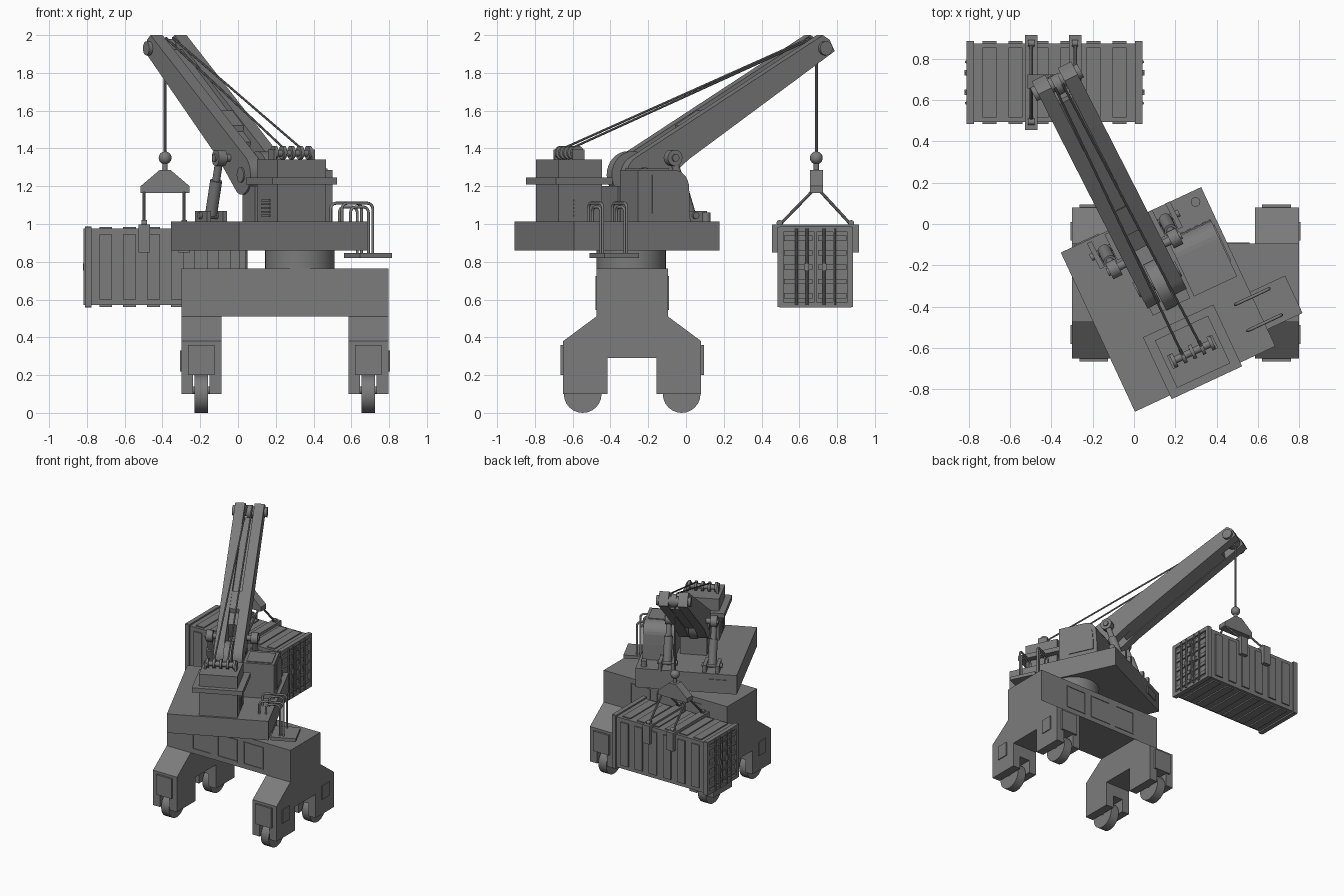
import bpy, bmesh
from math import radians, sin, cos, pi
from mathutils import Matrix, Vector

if "Cube" in bpy.data.objects:
    bpy.data.objects.remove(bpy.data.objects["Cube"])

grey = bpy.data.materials.new("plain_grey")
grey.use_nodes = True
grey.diffuse_color = (0.2, 0.2, 0.2, 1)
grey.node_tree.nodes["Principled BSDF"].inputs["Base Color"].default_value = grey.diffuse_color

# Frames: ground, slewing deck and boom
def frame(x, y, angle):
    return Matrix.Translation((x, y, 0)) @ Matrix.Rotation(radians(angle), 4, "Z")

GROUND = Matrix()
DECK = frame(0.165, -0.365, 25)
BOOM = frame(0.127, -0.295, 27)


def finish(name, bm, mat, smooth=False):
    bmesh.ops.recalc_face_normals(bm, faces=bm.faces)
    me = bpy.data.meshes.new(name)
    bm.to_mesh(me)
    bm.free()
    ob = bpy.data.objects.new(name, me)
    bpy.context.collection.objects.link(ob)
    ob.matrix_world = mat
    me.materials.append(grey)
    if smooth:
        bpy.ops.object.select_all(action="DESELECT")
        ob.select_set(True)
        bpy.context.view_layer.objects.active = ob
        bpy.ops.object.shade_smooth_by_angle(angle=radians(35))
    return ob


def prism(name, mat, pts, a, b, axis="x", smooth=False):
    """Extrude a (y, z) profile along x, or an (x, z) profile along y."""
    bm = bmesh.new()
    place = (lambda p, t: (t, p[0], p[1])) if axis == "x" else (lambda p, t: (p[0], t, p[1]))
    face = bm.faces.new([bm.verts.new(place(p, a)) for p in pts])
    new = bmesh.ops.extrude_face_region(bm, geom=[face])["geom"]
    shift = Vector(place((0, 0), b - a))
    bmesh.ops.translate(bm, vec=shift, verts=[v for v in new if isinstance(v, bmesh.types.BMVert)])
    return finish(name, bm, mat, smooth)


def box(name, mat, x, y, z):
    return prism(name, mat, [(y[0], z[0]), (y[1], z[0]), (y[1], z[1]), (y[0], z[1])], x[0], x[1])


def rod(name, mat, p, q, r, n=16):
    p, q = Vector(p), Vector(q)
    bm = bmesh.new()
    m = Matrix.Translation((p + q) / 2) @ (q - p).to_track_quat("Z", "Y").to_matrix().to_4x4()
    bmesh.ops.create_cone(bm, cap_ends=True, segments=n, radius1=r, radius2=r,
                          depth=(q - p).length, matrix=m)
    return finish(name, bm, mat, True)


def arc(c, r, a0, a1, n):
    return [(c[0] + r * cos(radians(a0 + (a1 - a0) * i / n)),
             c[1] + r * sin(radians(a0 + (a1 - a0) * i / n))) for i in range(n + 1)]


# Portal: beam and two arched leg frames with wheel slots
YC = -0.285
def leg_profile(foot):
    half = [(0.19, 0.765), (0.19, 0.51), (0.365, 0.38), (0.365, foot), (0.13, foot), (0.13, 0.29)]
    return [(YC + y, z) for y, z in half] + [(YC - y, z) for y, z in reversed(half)]

box("portal_beam", GROUND, (-0.1, 0.59), (YC - 0.19, YC + 0.19), (0.51, 0.765))
for x0, side in ((-0.3, "right"), (0.585, "left")):
    xa, xb, xc, x1 = x0, x0 + 0.062, x0 + 0.148, x0 + 0.213
    prism(side + "_leg_outer", GROUND, leg_profile(0.1), xa, xb)
    prism(side + "_leg_core", GROUND, leg_profile(0.2), xb, xc)
    prism(side + "_leg_inner", GROUND, leg_profile(0.1), xc, x1)
    for s in (-1, 1):
        y = YC + s * 0.262
        rod(side + "_wheel", GROUND, (xb + 0.008, y, 0.1), (xc - 0.008, y, 0.1), 0.1, 24)
        rod(side + "_axle", GROUND, (xa + 0.02, y, 0.12), (x1 - 0.02, y, 0.12), 0.02)
        ye = YC + s * 0.365
        box(side + "_leg_panel", GROUND, (x0 + 0.035, x0 + 0.175), sorted((ye, ye + s * 0.015)), (0.2, 0.36))
        xo = x0 if x0 < 0 else x1
        d = 0.007 if x0 > 0 else -0.007
        box(side + "_side_hatch", GROUND, sorted((xo, xo + d)), (YC + s * 0.25 - 0.045, YC + s * 0.25 + 0.045), (0.22, 0.33))

# Beam panels, each a thin frame on the front and the back
for xc in (0.015, 0.24, 0.47):
    for s in (-1, 1):
        y = sorted((YC + s * 0.19, YC + s * 0.195))
        for e in (-1, 1):
            box("beam_panel_post", GROUND, sorted((xc + e * 0.08, xc + e * 0.088)), y, (0.545, 0.725))
            box("beam_panel_rail", GROUND, (xc - 0.08, xc + 0.08), y, (0.545, 0.553) if e < 0 else (0.717, 0.725))

# Slewing ring and deck
rod("slewing_ring", GROUND, (0.328, -0.291, 0.76), (0.328, -0.291, 0.87), 0.184, 48)
box("deck", DECK, (-0.375, 0.375), (-0.425, 0.425), (0.86, 1.012))
rod("deck_cap", GROUND, (0.298, 0.107, 1.0), (0.298, 0.107, 1.06), 0.023)
box("deck_plate", DECK, (-0.3, -0.17), (0.42, 0.431), (0.91, 0.97))

# Machinery house with flange and vent slats
box("machinery_house", DECK, (-0.142, 0.142), (-0.407, -0.153), (1.0, 1.342))
box("house_flange", DECK, (-0.188, 0.188), (-0.445, -0.115), (1.21, 1.246))
for i in range(5):
    z = 1.04 + i * 0.02
    for s in (-1, 1):
        box("vent_slat", DECK, sorted((s * 0.14, s * 0.149)), (-0.32, -0.22), (z, z + 0.009))

# Winch on top of the house
rod("winch_shaft", DECK, (-0.12, -0.28, 1.375), (0.12, -0.28, 1.375), 0.018)
for i in range(5):
    x = -0.1 + i * 0.05
    rod("winch_disc", DECK, (x - 0.009, -0.28, 1.378), (x + 0.009, -0.28, 1.378), 0.036)
for s in (-1, 1):
    box("winch_bracket", DECK, (s * 0.112 - 0.008, s * 0.112 + 0.008), (-0.315, -0.245), (1.335, 1.395))

# Cab with rounded window plates
cab = [(-0.04, 1.0), (0.265, 1.0), (0.262, 1.13)] + arc((0.165, 1.195), 0.092, 10, 90, 6) + [(-0.04, 1.287)]
prism("cab", DECK, cab, 0.12, 0.35)
window = [(0.04, 1.055), (0.235, 1.055), (0.235, 1.13)] + arc((0.155, 1.185), 0.075, 10, 90, 5) + [(0.04, 1.26)]
prism("cab_window", DECK, window, 0.35, 0.356)
box("cab_roof_panel", DECK, (0.14, 0.33), (-0.02, 0.15), (1.285, 1.293))

# Boarding step and bent handrails
box("boarding_step", DECK, (0.375, 0.562), (-0.335, -0.135), (0.82, 0.846))
for y in (-0.16, -0.3):
    for inner, outer, top in ((0.285, 0.465, 1.11), (0.335, 0.44, 1.09)):
        path = [(inner, 1.0)] + arc((inner + 0.03, top - 0.03), 0.03, 180, 90, 4) \
            + arc((outer - 0.03, top - 0.03), 0.03, 90, 0, 4) + [(outer, 0.84)]
        cu = bpy.data.curves.new("handrail", "CURVE")
        cu.dimensions = "3D"
        cu.bevel_depth = 0.008
        cu.bevel_resolution = 2
        sp = cu.splines.new("POLY")
        sp.points.add(len(path) - 1)
        for pt, (x, z) in zip(sp.points, path):
            pt.co = (x, y, z, 1)
        cu.materials.append(grey)
        rail = bpy.data.objects.new("handrail", cu)
        bpy.context.collection.objects.link(rail)
        rail.matrix_world = DECK

# Boom: two cheeks, a recessed web between them, foot lug and pedestal
foot = arc((0.03, 1.26), 0.105, 121, 303, 14)
cheek = foot + [(0.297, 1.345), (1.16, 1.915), (1.13, 1.975), (1.09, 2.0)]
for s in (-1, 1):
    prism("boom_cheek", BOOM, cheek, s * 0.035, s * 0.107, smooth=True)
prism("boom_web", BOOM, [(0.24, 1.315), (1.02, 1.826), (1.0, 1.925), (0.2, 1.435)], -0.036, 0.036)
prism("boom_hatch", BOOM, [(0.29, 1.46), (0.42, 1.54), (0.415, 1.602), (0.285, 1.522)], -0.045, 0.045)
rod("boom_foot_lug", BOOM, (-0.03, 0, 1.26), (0.03, 0, 1.26), 0.125, 32)
box("boom_pedestal", DECK, (-0.1, 0.1), (-0.04, 0.12), (1.0, 1.2))
rod("foot_pin", BOOM, (-0.115, 0.03, 1.26), (0.115, 0.03, 1.26), 0.04)
rod("tip_pin", BOOM, (-0.128, 1.1, 1.93), (0.128, 1.1, 1.93), 0.037, 20)
rod("tip_sheave", BOOM, (-0.02, 1.09, 1.93), (0.02, 1.09, 1.93), 0.05, 24)

# Luffing cylinders
for s in (-1, 1):
    u = s * 0.165
    low, mid, top = (u, 0.27, 1.05), (u, 0.21, 1.23), (u, 0.17, 1.35)
    rod("cylinder_barrel", BOOM, low, mid, 0.032)
    rod("cylinder_piston", BOOM, mid, top, 0.021)
    rod("cylinder_eye", BOOM, (u - 0.025, 0.17, 1.35), (u + 0.025, 0.17, 1.35), 0.043, 20)
    rod("cylinder_pin", BOOM, (s * 0.1, 0.17, 1.35), (s * 0.2, 0.17, 1.35), 0.02)
    for e in (-1, 1):
        box("cylinder_bracket", BOOM, sorted((u + e * 0.035, u + e * 0.06)), (0.2, 0.34), (1.0, 1.07))
    rod("cylinder_foot_pin", BOOM, (u - 0.075, 0.27, 1.045), (u + 0.075, 0.27, 1.045), 0.018)

# Hoist ropes along the boom, then down to the hook
HX, HY = -0.386, 0.69
for s in (-1, 1):
    start = DECK @ Vector((s * 0.05, -0.28, 1.405))
    rod("boom_rope", GROUND, start, BOOM @ Vector((s * 0.02, 1.08, 1.985)), 0.006, 8)
rod("hook_rope", GROUND, (HX, HY, 1.33), (HX, HY, 1.95), 0.008, 8)
bm = bmesh.new()
bmesh.ops.create_uvsphere(bm, u_segments=20, v_segments=12, radius=0.034)
finish("hook_ball", bm, Matrix.Translation((HX, HY, 1.35)), True)
rod("hook_shank", GROUND, (HX, HY, 1.27), (HX, HY, 1.33), 0.014)
spreader = [(0.13, 1.165), (0.13, 1.2), (0.03, 1.285)]
prism("spreader", GROUND, [(HX + x, z) for x, z in spreader] + [(HX - x, z) for x, z in spreader[::-1]],
      HY - 0.034, HY + 0.034, "y")

# Saddles and slings over the container
CX, CY = -0.385, 0.685
for x in (CX - 0.112, CX + 0.1):
    box("saddle_top", GROUND, (x - 0.03, x + 0.03), (CY - 0.23, CY + 0.23), (0.97, 0.997))
    for s in (-1, 1):
        box("saddle_flap", GROUND, (x - 0.03, x + 0.03), sorted((CY + s * 0.198, CY + s * 0.23)), (0.85, 0.99))
        rod("sling", GROUND, (x, HY + s * 0.01, 1.185), (x, CY + s * 0.19, 0.995), 0.008, 8)
        rod("sling_shackle", GROUND, (x - 0.015, CY + s * 0.19, 1.005), (x + 0.015, CY + s * 0.19, 1.005), 0.016, 12)

# Container with rib panels, doors, lock bars and hinges at both ends
box("container", GROUND, (CX - 0.41, CX + 0.41), (CY - 0.19, CY + 0.19), (0.57, 0.975))
for i in range(6):
    x = CX + (i - 2.5) * 0.126
    rx = (x - 0.034, x + 0.034)
    box("roof_rib", GROUND, rx, (CY - 0.17, CY + 0.17), (0.97, 0.983))
    box("floor_rib", GROUND, rx, (CY - 0.17, CY + 0.17), (0.56, 0.575))
    for s in (-1, 1):
        box("side_rib", GROUND, rx, sorted((CY + s * 0.185, CY + s * 0.2)), (0.6, 0.945))
for s in (-1, 1):
    end = CX + s * 0.41
    for e in (-1, 1):
        y = CY + e * 0.185
        box("corner_post", GROUND, sorted((end - s * 0.02, end + s * 0.015)), (y - 0.015, y + 0.015), (0.56, 0.985))
        z = 0.7725 + e * 0.2
        box("end_rail", GROUND, sorted((end - s * 0.02, end + s * 0.015)), (CY - 0.19, CY + 0.19), (z - 0.014, z + 0.014))
        for off in (0.045, 0.1):
            yb = CY + e * off
            rod("lock_bar", GROUND, (end + s * 0.016, yb, 0.57), (end + s * 0.016, yb, 0.975), 0.008, 8)
        for k in range(5):
            zr = 0.62 + k * 0.076
            box("door_rib", GROUND, sorted((end, end + s * 0.012)), sorted((CY + e * 0.015, CY + e * 0.165)), (zr - 0.014, zr + 0.014))
        box("lock_handle", GROUND, sorted((end, end + s * 0.026)), sorted((CY + e * 0.035, CY + e * 0.06)), (0.755, 0.79))
    box("door_seam", GROUND, sorted((end, end + s * 0.009)), (CY - 0.006, CY + 0.006), (0.58, 0.965))
